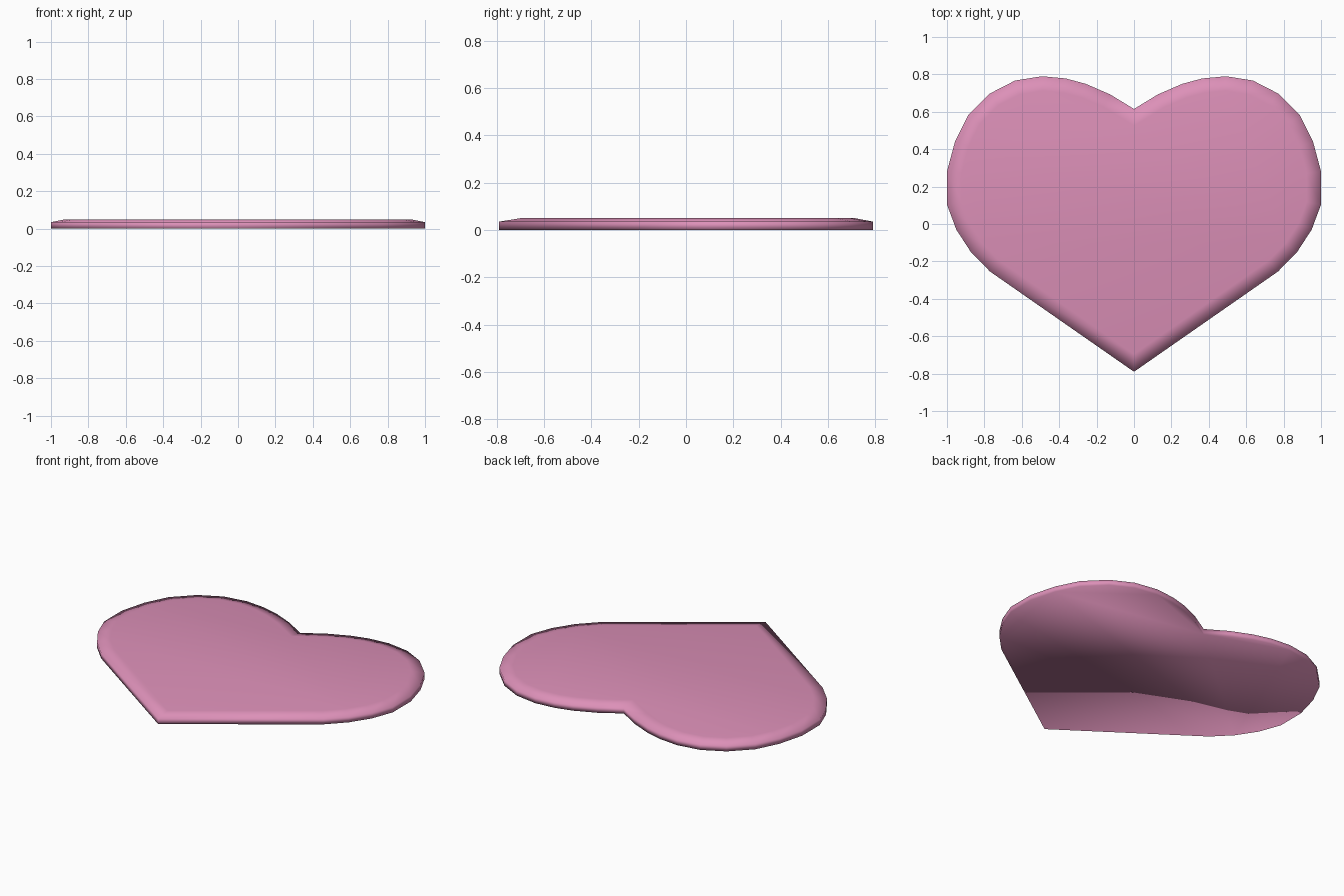
import bpy, bmesh

if "Cube" in bpy.data.objects:
    bpy.data.objects.remove(bpy.data.objects["Cube"])

# Right half of the heart outline, from the notch to the tip
half = [(0, .615), (.128, .693), (.257, .749), (.364, .778), (.492, .79),
        (.636, .767), (.77, .698), (.888, .58), (.957, .441), (1, .281),
        (1, .104), (.95, -.03), (.872, -.15), (.77, -.254), (0, -.79)]
outline = half + [(-x, y) for x, y in reversed(half[1:-1])]
WALL, BEVEL_WIDTH, BEVEL_RISE = .035, .077, .015

bm = bmesh.new()
# Flat underside, extruded up into the side wall
base = bm.faces.new([bm.verts.new((x, y, 0)) for x, y in outline])
top = bmesh.ops.extrude_face_region(bm, geom=[base], use_keep_orig=True)["geom"]
bmesh.ops.translate(bm, vec=(0, 0, WALL),
                    verts=[g for g in top if isinstance(g, bmesh.types.BMVert)])
bmesh.ops.recalc_face_normals(bm, faces=bm.faces)

# Shallow sloped rim around the flat top
cap = max(bm.faces, key=lambda f: f.calc_center_median().z)
bmesh.ops.inset_region(bm, faces=[cap], thickness=BEVEL_WIDTH, use_even_offset=True)
for v in cap.verts:
    v.co.z = WALL + BEVEL_RISE
bmesh.ops.recalc_face_normals(bm, faces=bm.faces)
for f in bm.faces:
    f.smooth = True

mesh = bpy.data.meshes.new("heart_plate")
bm.to_mesh(mesh)
bm.free()
heart = bpy.data.objects.new("heart_plate", mesh)
bpy.context.collection.objects.link(heart)

# Pink material
pink = bpy.data.materials.new("pink")
pink.diffuse_color = (.72, .28, .48, 1)
pink.use_nodes = True
pink.node_tree.nodes["Principled BSDF"].inputs["Base Color"].default_value = pink.diffuse_color
mesh.materials.append(pink)
